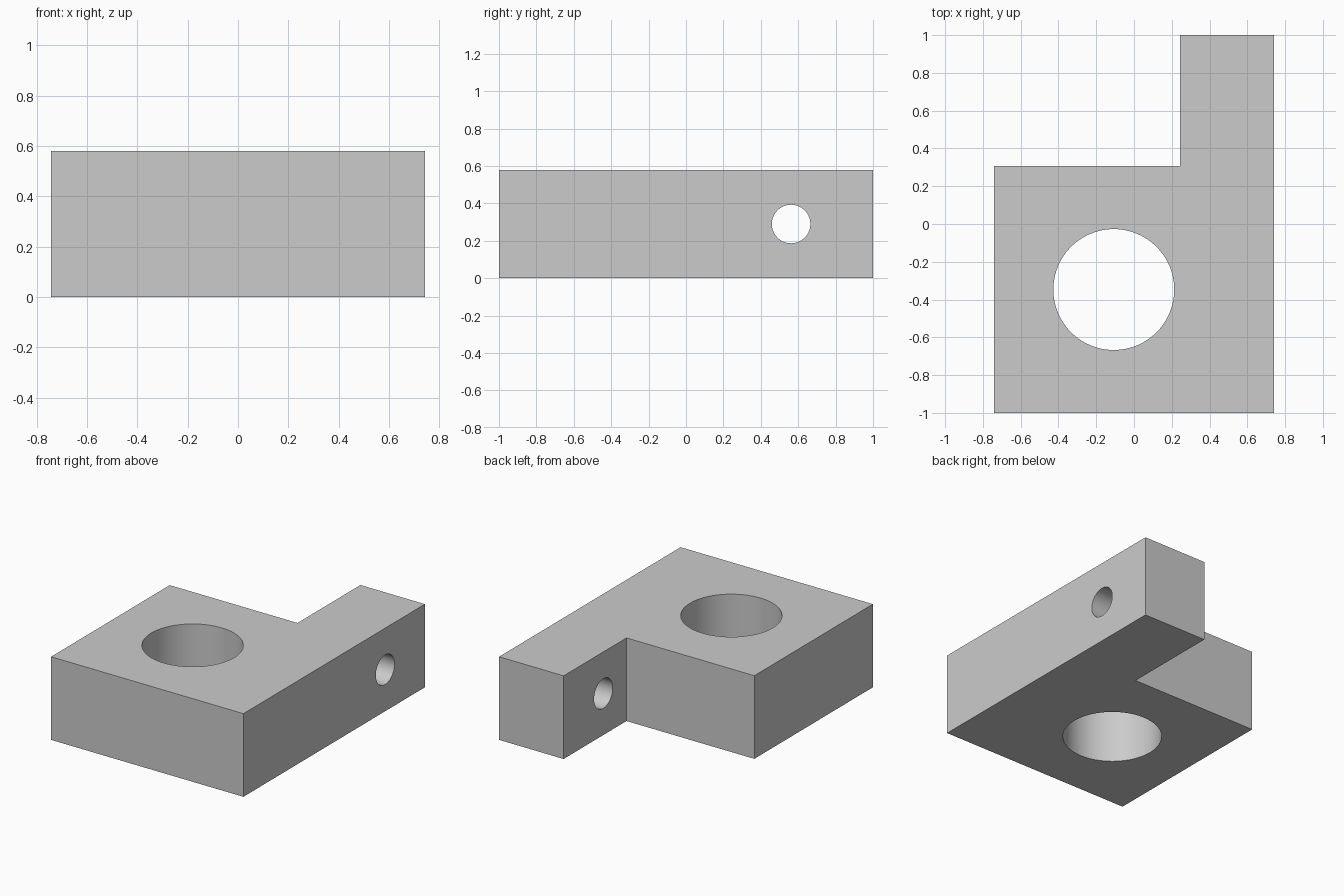
import bpy
import bmesh
from math import pi, radians
from mathutils import Matrix

cube = bpy.data.objects.get("Cube")
if cube:
    bpy.data.objects.remove(cube, do_unlink=True)

HEIGHT = 0.58
HALF_X = 0.742

grey = bpy.data.materials.new("plain grey")
grey.use_nodes = True
colour = (0.6, 0.6, 0.6, 1)
grey.diffuse_color = colour
grey.node_tree.nodes["Principled BSDF"].inputs["Base Color"].default_value = colour


def add_object(name, bm):
    bmesh.ops.recalc_face_normals(bm, faces=bm.faces)
    mesh = bpy.data.meshes.new(name)
    bm.to_mesh(mesh)
    bm.free()
    mesh.materials.append(grey)
    obj = bpy.data.objects.new(name, mesh)
    bpy.context.collection.objects.link(obj)
    return obj


def cut_hole(target, name, centre, radius, depth, rotation=Matrix()):
    """Drill a round through-hole with a hidden cylinder."""
    bm = bmesh.new()
    bmesh.ops.create_cone(bm, cap_ends=True, segments=96, radius1=radius,
                          radius2=radius, depth=depth,
                          matrix=Matrix.Translation(centre) @ rotation)
    cutter = add_object(name, bm)
    cutter.hide_render = True
    cutter.hide_set(True)
    mod = target.modifiers.new(name, 'BOOLEAN')
    mod.operation = 'DIFFERENCE'
    mod.solver = 'EXACT'
    mod.object = cutter
    bpy.context.view_layer.objects.active = target
    target.select_set(True)
    bpy.ops.object.modifier_apply(modifier=mod.name)
    bpy.data.objects.remove(cutter, do_unlink=True)


# L-shaped block extruded from its plan outline
outline = [(-HALF_X, -1), (HALF_X, -1), (HALF_X, 1),
           (0.244, 1), (0.244, 0.307), (-HALF_X, 0.307)]
bm = bmesh.new()
base = bm.faces.new([bm.verts.new((x, y, 0)) for x, y in outline])
top = bmesh.ops.extrude_face_region(bm, geom=[base])
bmesh.ops.translate(bm, vec=(0, 0, HEIGHT),
                    verts=[v for v in top["geom"] if isinstance(v, bmesh.types.BMVert)])
block = add_object("bracket_block", bm)

# Large vertical bore and small cross hole through the arm
cut_hole(block, "main_bore", (-0.107, -0.347, HEIGHT / 2), 0.32, 2)
cut_hole(block, "cross_hole", (0.5, 0.562, HEIGHT / 2), 0.103, 1,
         Matrix.Rotation(pi / 2, 4, 'Y'))

# Smooth bore walls, crisp block edges
bpy.ops.object.select_all(action='DESELECT')
block.select_set(True)
bpy.context.view_layer.objects.active = block
bpy.ops.object.shade_smooth_by_angle(angle=radians(30))
